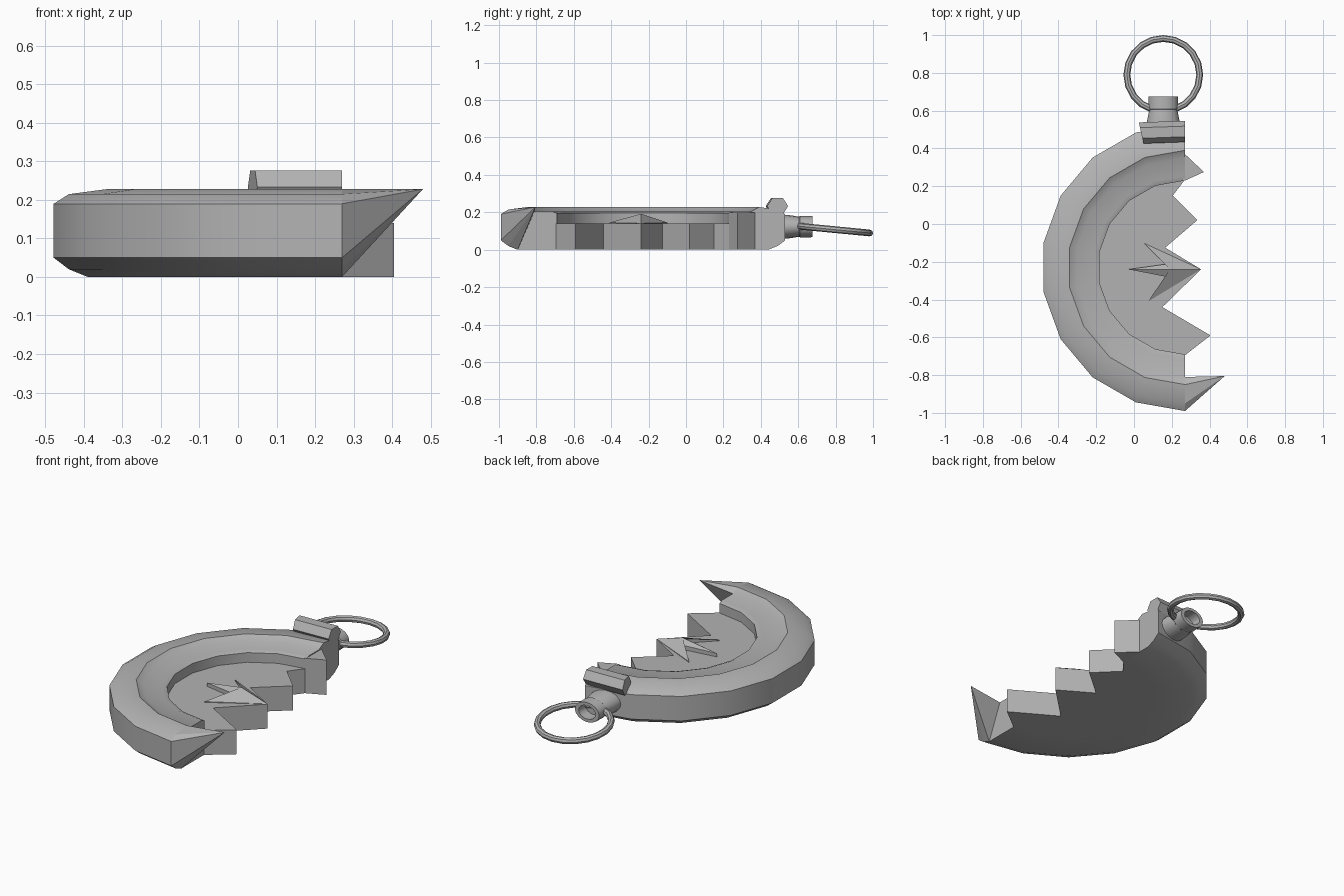
import bpy, bmesh
from math import sin, cos, pi, radians
from mathutils import Vector, Matrix

old = bpy.data.objects.get("Cube")
if old:
    bpy.data.objects.remove(old)

grey = bpy.data.materials.new("worn_grey_metal")
grey.use_nodes = True
grey.diffuse_color = (0.45, 0.45, 0.45, 1)
grey.node_tree.nodes["Principled BSDF"].inputs["Base Color"].default_value = grey.diffuse_color

CX, CY = 0.27, -0.23      # centre of the round case


def finish(name, bm, smooth=True):
    bmesh.ops.recalc_face_normals(bm, faces=bm.faces[:])
    mesh = bpy.data.meshes.new(name)
    bm.to_mesh(mesh)
    bm.free()
    mesh.materials.append(grey)
    obj = bpy.data.objects.new(name, mesh)
    bpy.context.collection.objects.link(obj)
    if smooth:
        bpy.ops.object.select_all(action='DESELECT')
        obj.select_set(True)
        bpy.context.view_layer.objects.active = obj
        bpy.ops.object.shade_smooth_by_angle(angle=radians(35))
    return obj


def polar(r, deg, z):
    return Vector((CX + r * cos(radians(deg)), CY + r * sin(radians(deg)), z))


def loft(bm, sections, closed=False):
    """Join equal cross-sections with quads; cap the ends when open."""
    rings = [[bm.verts.new(p) for p in s] for s in sections]
    pairs = list(zip(rings, rings[1:] + rings[:1]))
    for a, b in pairs if closed else pairs[:-1]:
        for i in range(len(a)):
            j = (i + 1) % len(a)
            bm.faces.new((a[i], a[j], b[j], b[i]))
    if not closed:
        bm.faces.new(rings[0])
        bm.faces.new(rings[-1])


def prism(name, outline, z0, z1):
    bm = bmesh.new()
    loft(bm, [[(x, y, z) for x, y in outline] for z in (z0, z1)])
    return finish(name, bm, smooth=False)


def hull(name, points):
    bm = bmesh.new()
    for p in points:
        bm.verts.new(p)
    bmesh.ops.convex_hull(bm, input=bm.verts[:])
    return finish(name, bm, smooth=False)


# Half round case rim with stepped inside
rim = [(0.46, 0), (0.67, 0), (0.72, 0.02), (0.76, 0.05), (0.76, 0.19), (0.72, 0.215),
       (0.62, 0.228), (0.58, 0.205), (0.485, 0.205), (0.46, 0.195)]
angles = range(90, 271, 20)
bm = bmesh.new()
loft(bm, [[polar(r, a, z) for r, z in rim] for a in angles])
finish("case_rim", bm)

# Floor plate with jagged broken edge
arc = [polar(0.465, a, 0).xy for a in angles]
teeth = [(0.405, -0.59), (0.15, -0.44), (0.355, -0.24), (0.165, -0.125),
         (0.335, 0.02), (0.205, 0.15)]
prism("broken_floor", arc + teeth, 0, 0.14)

# Long horn at the front end of the rim and short tooth at the back end
hull("rim_horn", [polar(r, 270, z) for r, z in rim if r > 0.57] + [(0.48, -0.805, 0.228)])
prism("rim_tooth", [(0.26, 0.37), (0.27, 0.37), (0.37, 0.275), (0.27, 0.23), (0.26, 0.23)],
      0, 0.2)

# Three-pronged raised shard on the floor
tip, peak = (0.355, -0.24, 0.141), (0.19, -0.24, 0.192)
fan = [(0.05, -0.10, 0.145), (0.185, -0.21, 0.165), (-0.03, -0.24, 0.16),
       (0.2, -0.285, 0.165), (0.075, -0.41, 0.145)]
bm = bmesh.new()
top = [bm.verts.new(p) for p in [tip] + fan]
low = [bm.verts.new((x, y, 0.135)) for x, y, z in [tip] + fan]
crest = bm.verts.new(peak)
for i in range(len(top)):
    j = (i + 1) % len(top)
    bm.faces.new((top[i], top[j], crest))
    bm.faces.new((top[i], low[i], low[j], top[j]))
bm.faces.new(low)
finish("centre_shard", bm, smooth=False)

# Hexagonal hinge bar, left end cut at a slant
hexagon = [(0.056 * cos(i * pi / 3), 0.05 * sin(i * pi / 3)) for i in range(6)]
bm = bmesh.new()
loft(bm, [[(0.038 - 0.22 * u, 0.482 + u, 0.233 + v) for u, v in hexagon],
          [(0.27, 0.49 + u, 0.233 + v) for u, v in hexagon]])
finish("hinge_bar", bm)

# Hollow flattened stem
stem = [(0.088, 0.49), (0.086, 0.545), (0.074, 0.605), (0.079, 0.61), (0.077, 0.675),
        (0.053, 0.675), (0.05, 0.615)]
bm = bmesh.new()
loft(bm, [[(0.155 + r * cos(a), y, 0.123 + 0.73 * r * sin(a))
           for a in (2 * pi * i / 16 for i in range(16))] for r, y in stem])
finish("stem", bm)

# Hanging ring, tilted slightly down
tilt = Matrix.Translation((0.155, 0.79, 0.108)) @ Matrix.Rotation(radians(-5.5), 4, 'X')
bm = bmesh.new()
sections = []
for i in range(20):
    a = 2 * pi * i / 20
    sections.append([])
    for k in range(8):
        b = 2 * pi * k / 8
        r = 0.193 + 0.018 * cos(b)
        sections[-1].append(tilt @ Vector((r * cos(a), r * sin(a), 0.018 * sin(b))))
loft(bm, sections, closed=True)
finish("hanging_ring", bm)
